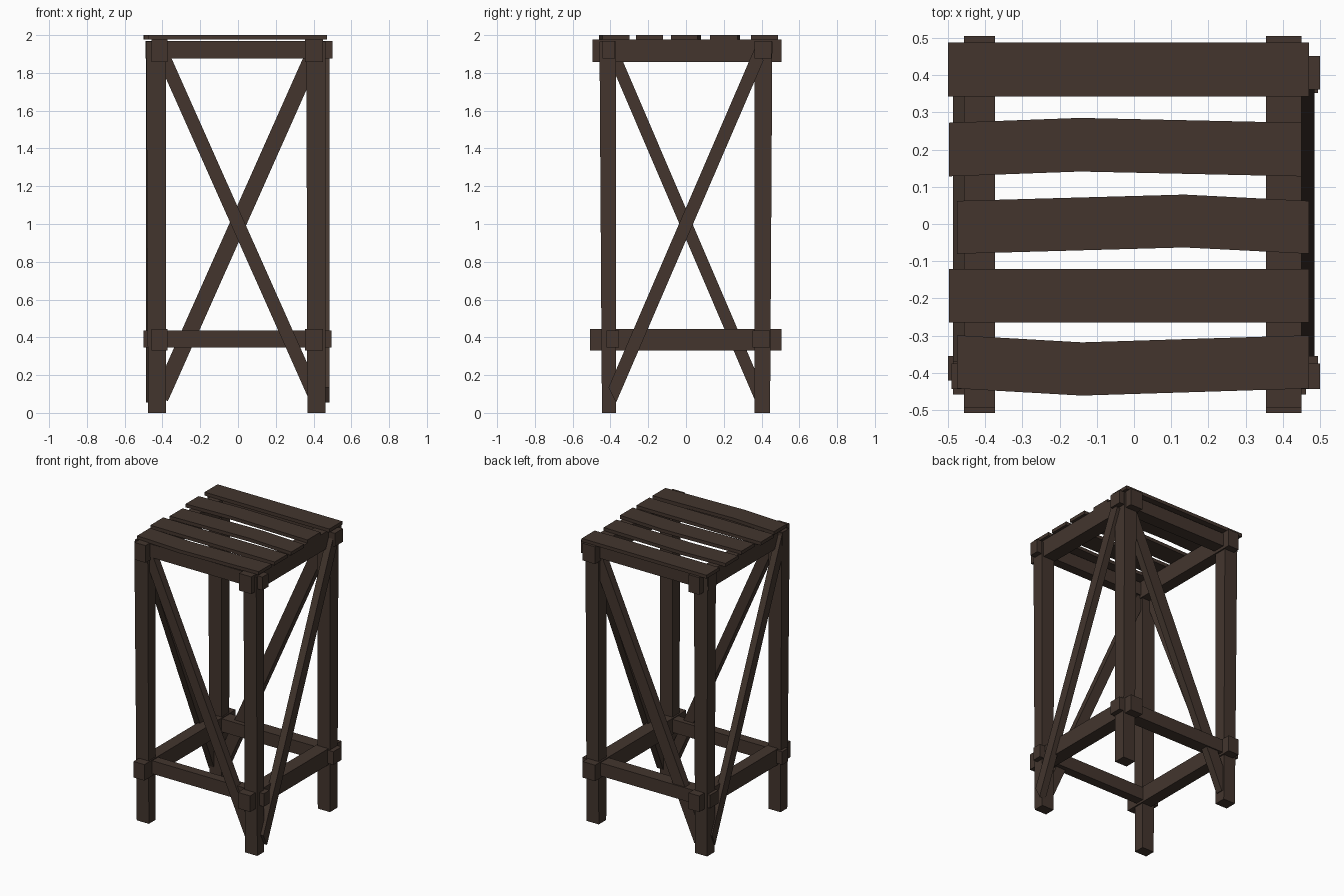
import bpy, bmesh
from mathutils import Vector

if "Cube" in bpy.data.objects:
    bpy.data.objects.remove(bpy.data.objects["Cube"])

wood = bpy.data.materials.new("dark brown wood")
wood.diffuse_color = (0.056, 0.036, 0.027, 1)
wood.use_nodes = True
wood.node_tree.nodes["Principled BSDF"].inputs["Base Color"].default_value = wood.diffuse_color


def prism(name, bottom, top):
    """Solid between two matching outlines."""
    bm = bmesh.new()
    a = [bm.verts.new(p) for p in bottom]
    b = [bm.verts.new(p) for p in top]
    n = len(a)
    bm.faces.new(a)
    bm.faces.new(b)
    for i in range(n):
        j = (i + 1) % n
        bm.faces.new((a[i], a[j], b[j], b[i]))
    bmesh.ops.recalc_face_normals(bm, faces=bm.faces)
    me = bpy.data.meshes.new(name)
    bm.to_mesh(me)
    bm.free()
    me.materials.append(wood)
    ob = bpy.data.objects.new(name, me)
    bpy.context.collection.objects.link(ob)
    return ob


def rect(x0, x1, y0, y1, z):
    return [(x0, y0, z), (x1, y0, z), (x1, y1, z), (x0, y1, z)]


def box(name, x0, x1, y0, y1, z0, z1):
    return prism(name, rect(x0, x1, y0, y1, z0), rect(x0, x1, y0, y1, z1))


# legs, leaning slightly outward towards the top
for side, xb, xt in (("left", (-.476, -.382), (-.486, -.382)),
                     ("right", (.367, .462), (.362, .462))):
    for end, yb, yt in (("front", (-.445, -.37), (-.458, -.37)),
                        ("back", (.362, .445), (.362, .457))):
        prism(f"{end}_{side}_leg", rect(*xb, *yb, 0), rect(*xt, *yt, 1.965))

# side rails running front to back
for side, x0, x1 in (("left", -.457, -.373), ("right", .354, .45)):
    box(f"lower_{side}_rail", x0, x1, -.508, .505, .33, .443)
    box(f"upper_{side}_rail", x0, x1, -.495, .505, 1.857, 1.978)

# cross rails running left to right
box("lower_front_rail", -.5, .495, -.42, -.355, .345, .437)
box("lower_back_rail", -.5, .495, .352, .445, .345, .437)
box("upper_front_rail", -.49, .5, -.443, -.375, 1.877, 1.97)
box("upper_back_rail", -.49, .5, .362, .452, 1.877, 1.97)

# side braces, with slanted ends
def side_brace(name, x0, x1, s, w):
    out = [(-.37 - w, .135), (-.37, .055), (.37 + w, 1.865), (.37, 1.945)]
    prism(name, [(x0, s * y, z) for y, z in out], [(x1, s * y, z) for y, z in out])

side_brace("right_brace", .435, .485, 1, .04)
side_brace("left_brace", -.486, -.44, -1, .035)


# front and back braces, ends buried in the legs
def cross_brace(name, y0, y1, p, q, w):
    p, q = Vector(p), Vector(q)
    d = (q - p).normalized()
    n = Vector((-d.y, d.x)) * w / 2
    out = [p + n, p - n, q - n, q + n]
    prism(name, [(v.x, y0, v.y) for v in out], [(v.x, y1, v.y) for v in out])

cross_brace("front_brace", -.437, -.385, (-.405, 1.91), (.41, .08), .07)
cross_brace("back_brace", .385, .437, (.405, 1.91), (-.41, .08), .085)

# seat slats: left x, right x, front y, back y, bend x, bend offset
slats = [(-.5, .47, .343, .487, 0, 0),
         (-.497, .45, .128, .272, -.145, .013),
         (-.475, .47, -.08, .062, .135, .017),
         (-.497, .47, -.264, -.121, 0, 0),
         (-.475, .47, -.442, -.299, -.14, -.019)]
for i, (x0, x1, y0, y1, bx, by) in enumerate(slats):
    out = [(x0, y0), (bx, y0 + by), (x1, y0), (x1, y1), (bx, y1 + by), (x0, y1)]
    prism(f"seat_slat_{i + 1}", [(x, y, 1.976) for x, y in out],
          [(x, y, 2.0) for x, y in out])
